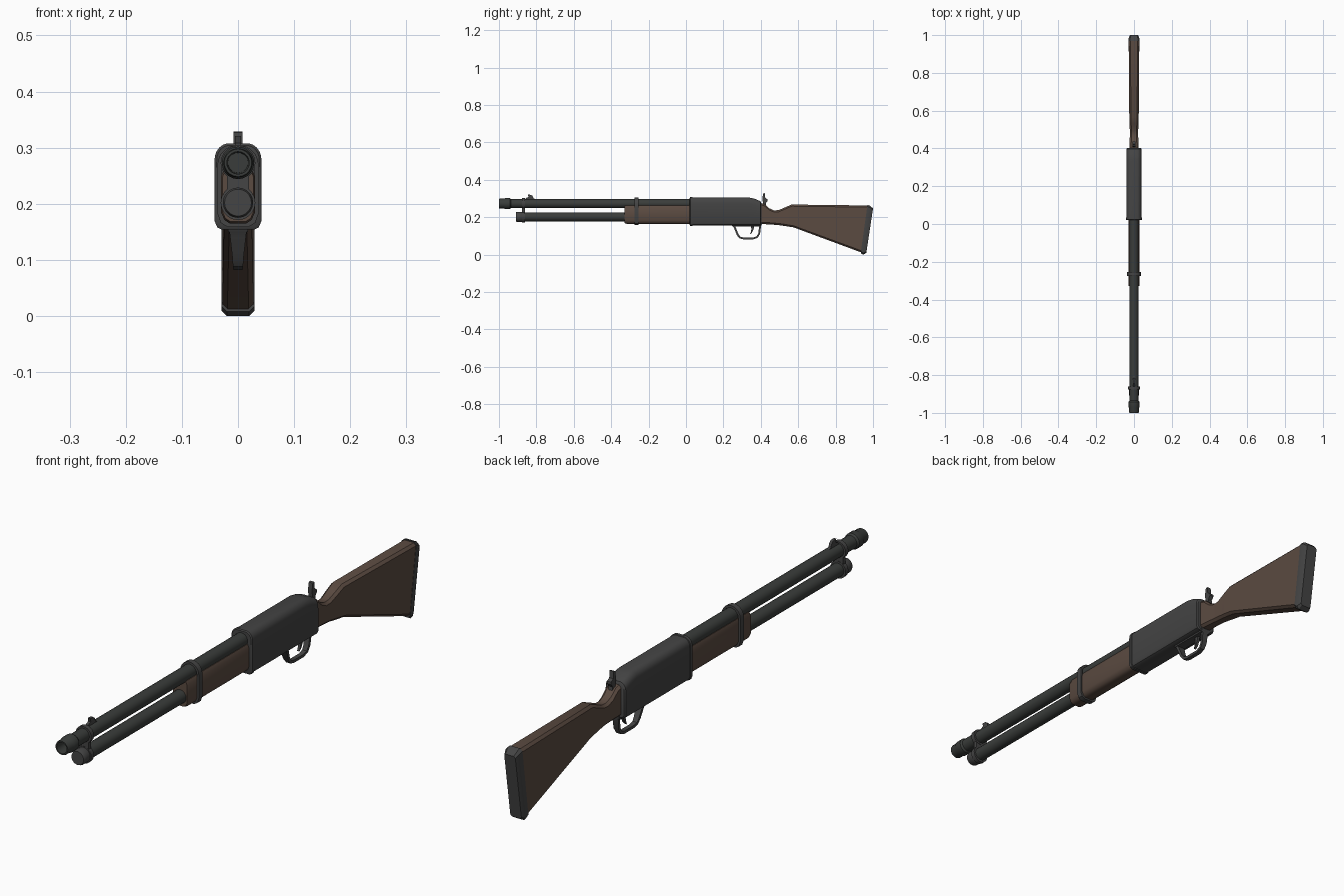
import bpy, bmesh
from math import sin, cos, pi
from mathutils import Vector

if "Cube" in bpy.data.objects:
    bpy.data.objects.remove(bpy.data.objects["Cube"])


def material(name, col):
    m = bpy.data.materials.new(name)
    m.diffuse_color = (*col, 1)
    m.use_nodes = True
    m.node_tree.nodes["Principled BSDF"].inputs["Base Color"].default_value = m.diffuse_color
    return m


WOOD = material("walnut", (0.105, 0.07, 0.053))
STEEL = material("steel", (0.058, 0.058, 0.058))
BLUED = material("blued_steel", (0.042, 0.046, 0.043))


def loft(name, rings, mat, closed=False):
    """Skin equal-count rings of points; cap the ends unless closed."""
    bm = bmesh.new()
    vs = [[bm.verts.new(p) for p in r] for r in rings]
    n = len(vs[0])
    pairs = list(zip(vs, vs[1:])) + ([(vs[-1], vs[0])] if closed else [])
    for a, b in pairs:
        for i in range(n):
            j = (i + 1) % n
            bm.faces.new((a[i], a[j], b[j], b[i]))
    if not closed:
        bm.faces.new(vs[0])
        bm.faces.new(vs[-1])
    bmesh.ops.recalc_face_normals(bm, faces=bm.faces)
    me = bpy.data.meshes.new(name)
    bm.to_mesh(me)
    bm.free()
    me.materials.append(mat)
    ob = bpy.data.objects.new(name, me)
    bpy.context.collection.objects.link(ob)
    return ob


def lathe(name, z, profile, mat, n=20, closed=False):
    """Turn (y, radius) points around an axis along y at height z."""
    rings = [[(r * cos(2 * pi * i / n), y, z + r * sin(2 * pi * i / n))
              for i in range(n)] for y, r in profile]
    return loft(name, rings, mat, closed)


def extrude_x(name, pts, w, mat):
    """Side outline of (y, z) points given a half width."""
    return loft(name, [[(s * w, y, z) for y, z in pts] for s in (-1, 1)], mat)


def section(half, y):
    """Mirror a bottom-to-top half outline of (x, z) into a ring at y."""
    return [(x, y, z) for x, z in half] + [(-x, y, z) for x, z in reversed(half)]


def slab(top, bot, w, c):
    """Chamfered rectangle ring spanning two (y, z) points."""
    T, B = Vector((0, *top)), Vector((0, *bot))
    d = (B - T).normalized() * c
    half = [(w - c, B), (w, B - d), (w, T + d), (w - c, T)]
    return [(x, p.y, p.z) for x, p in half] + [(-x, p.y, p.z) for x, p in reversed(half)]


BZ, MZ = 0.273, 0.202   # barrel and magazine axis heights

# Barrel with muzzle collar and open bore
lathe("barrel", BZ, [(0.05, 0.0245), (-0.935, 0.024), (-0.942, 0.029), (-0.968, 0.029),
                     (-0.974, 0.026), (-0.996, 0.026), (-1.0, 0.0245), (-1.0, 0.02),
                     (-0.9, 0.018)], BLUED)
# Magazine tube and cap
lathe("magazine_tube", MZ, [(0.05, 0.024), (-0.88, 0.024)], BLUED)
lathe("magazine_cap", MZ, [(-0.862, 0.0245), (-0.866, 0.027), (-0.903, 0.027),
                           (-0.91, 0.024)], STEEL)

# Front band: two rings joined by a waist
for nm, z in (("front_band_upper", BZ), ("front_band_lower", MZ)):
    lathe(nm, z, [(-0.877, 0.022), (-0.877, 0.031), (-0.861, 0.031), (-0.861, 0.022)],
          STEEL, closed=True)
extrude_x("front_band_waist", [(-0.876, 0.22), (-0.862, 0.22), (-0.862, 0.256),
                               (-0.876, 0.256)], 0.02, STEEL)
# Front sight
extrude_x("front_sight", [(-0.862, 0.293), (-0.80, 0.293), (-0.815, 0.301), (-0.82, 0.314),
                          (-0.828, 0.32), (-0.845, 0.321), (-0.842, 0.308), (-0.855, 0.303)],
          0.005, STEEL)

# Wooden fore-end
fore = [(0.015, 0.165), (0.024, 0.171), (0.030, 0.184), (0.030, 0.25), (0.024, 0.263)]


def fore_ring(y, s):
    return section([(x * s, 0.214 + (z - 0.214) * s) for x, z in fore], y)


loft("fore_end", [fore_ring(-0.328, 0.93), fore_ring(-0.318, 1), fore_ring(0.03, 1)], WOOD)


# Band around the fore-end: rounded ring
def capsule(y, g):
    half = [(0.016 + g * 0.5, 0.165 - g), (0.026 + g * 0.8, 0.172 - g), (0.031 + g, 0.184)]
    half += [((0.031 + g) * cos(a), 0.268 + (0.031 + g) * sin(a))
             for a in (0, 0.3, 0.6, 0.9, 1.2, 1.45)]
    return section(half, y)


loft("fore_end_band", [capsule(-0.275, -0.002), capsule(-0.275, 0.006),
                       capsule(-0.255, 0.006), capsule(-0.255, -0.002)], STEEL, closed=True)


# Receiver: flat sides, rounded top, top slopes down at the rear
def receiver(y, top, g=0.0):
    half = [(0.027 + g, 0.156 - g), (0.035 + g, 0.160 - g), (0.040 + g, 0.170),
            (0.040 + g, top - 0.034)]
    half += [(0.016 + (0.024 + g) * cos(a), top - 0.028 + (0.028 + g) * sin(a))
             for a in (0.25, 0.55, 0.85, 1.15, 1.45)]
    return section(half, y)


loft("receiver", [receiver(0.03, 0.306), receiver(0.335, 0.306), receiver(0.365, 0.300),
                  receiver(0.398, 0.286), receiver(0.402, 0.283, -0.004)], STEEL)
loft("receiver_collar", [receiver(0.02, 0.306, -0.002), receiver(0.023, 0.306, 0.002),
                         receiver(0.034, 0.306, 0.002), receiver(0.037, 0.306, -0.002)], STEEL)

# Stock: wrist dips then rises to the comb
stock = [((0.395, 0.278), (0.395, 0.164), 0.024), ((0.42, 0.270), (0.42, 0.163), 0.024),
         ((0.445, 0.248), (0.445, 0.162), 0.023), ((0.47, 0.237), (0.47, 0.160), 0.022),
         ((0.495, 0.238), (0.495, 0.158), 0.022), ((0.53, 0.253), (0.53, 0.153), 0.024),
         ((0.565, 0.268), (0.575, 0.146), 0.025), ((0.972, 0.263), (0.937, 0.012), 0.028)]
loft("stock", [slab(t, b, w, 0.009) for t, b, w in stock], WOOD)
# Butt pad
pad = [((0.970, 0.266), (0.934, 0.008), 0.029, 0.009),
       ((0.984, 0.262), (0.948, 0.000), 0.029, 0.009),
       ((1.0, 0.247), (0.964, 0.010), 0.022, 0.006)]
loft("butt_pad", [slab(*p) for p in pad], STEEL)

# Trigger guard: bent strap, wide at the receiver and narrow below
path = [(0.252, 0.158, 0.016), (0.262, 0.143, 0.014), (0.276, 0.107, 0.010),
        (0.288, 0.092, 0.009), (0.306, 0.087, 0.008), (0.36, 0.087, 0.008),
        (0.380, 0.094, 0.009), (0.391, 0.112, 0.010), (0.397, 0.158, 0.012)]
rings = []
for i, (y, z, w) in enumerate(path):
    a, b = path[max(i - 1, 0)], path[min(i + 1, len(path) - 1)]
    t = Vector((b[0] - a[0], b[1] - a[1])).normalized() * 0.005
    rings.append([(-w, y - t.y, z + t.x), (w, y - t.y, z + t.x),
                  (w, y + t.y, z - t.x), (-w, y + t.y, z - t.x)])
loft("trigger_guard", rings, STEEL)
extrude_x("guard_plate", [(0.245, 0.158), (0.25, 0.150), (0.40, 0.150), (0.405, 0.162),
                          (0.405, 0.17), (0.245, 0.17)], 0.018, STEEL)
# Trigger
extrude_x("trigger", [(0.345, 0.155), (0.365, 0.155), (0.361, 0.135), (0.353, 0.118),
                      (0.342, 0.108), (0.347, 0.122), (0.350, 0.138)], 0.005, STEEL)
# Hammer with rearward spur
extrude_x("hammer", [(0.395, 0.25), (0.43, 0.25), (0.427, 0.275), (0.437, 0.288),
                     (0.436, 0.296), (0.424, 0.304), (0.421, 0.329), (0.413, 0.327),
                     (0.408, 0.300), (0.412, 0.275)], 0.008, STEEL)

# Smooth rounded parts, keep edges crisp
for ob in bpy.context.collection.objects:
    ob.select_set(True)
    bpy.context.view_layer.objects.active = ob
bpy.ops.object.shade_smooth_by_angle(angle=0.6)
